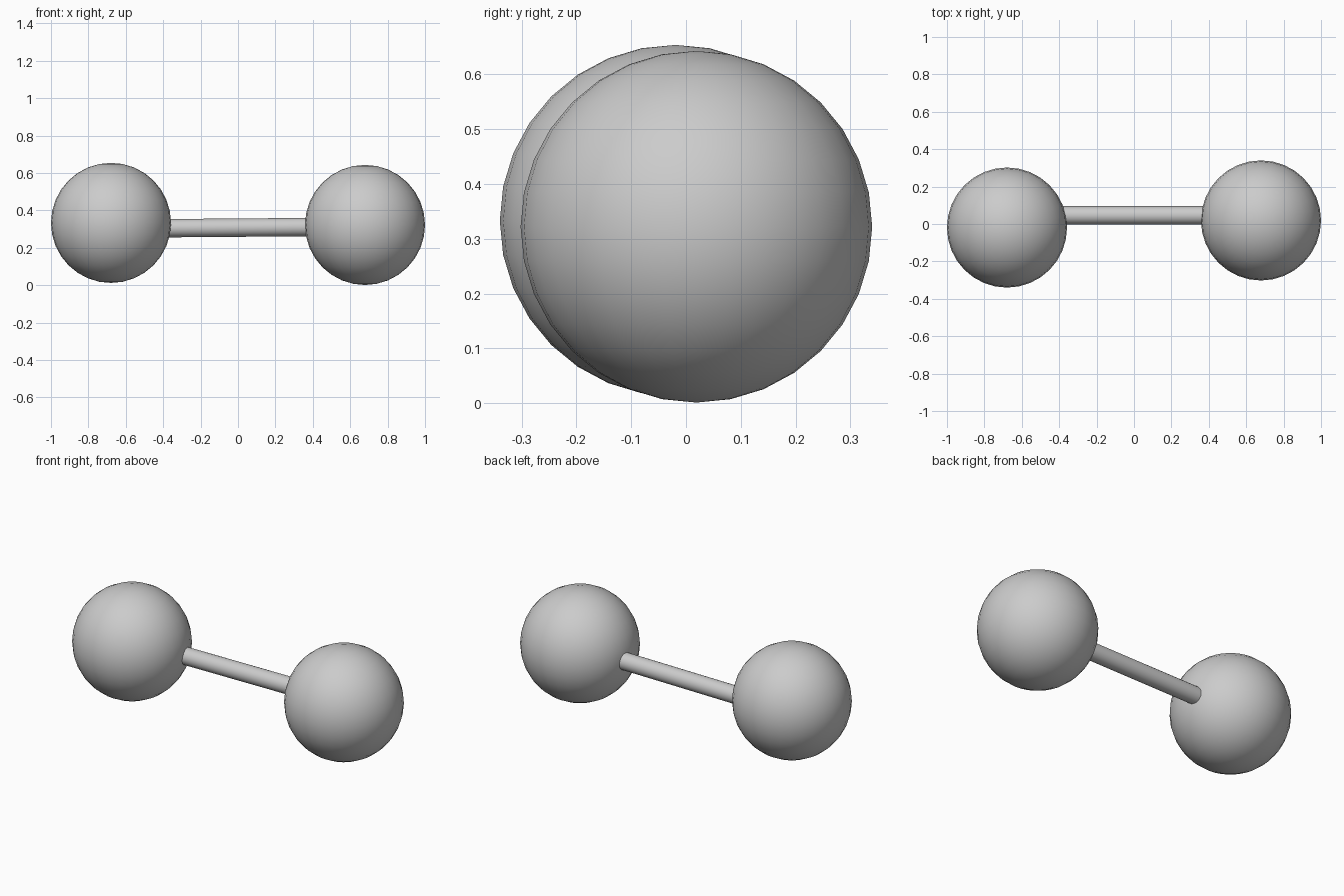
import bpy
from mathutils import Vector

if "Cube" in bpy.data.objects:
    bpy.data.objects.remove(bpy.data.objects["Cube"])


def smooth(obj, name):
    obj.name = name
    bpy.ops.object.shade_smooth_by_angle()


def ball(name, centre):
    bpy.ops.mesh.primitive_uv_sphere_add(segments=32, ring_count=16, radius=0.321, location=centre)
    smooth(bpy.context.object, name)


def rod(name, start, end, radius):
    a, b = Vector(start), Vector(end)
    d = b - a
    bpy.ops.mesh.primitive_cylinder_add(vertices=32, radius=radius, depth=d.length, location=(a + b) / 2,
                                        rotation=d.to_track_quat('Z', 'Y').to_euler())
    smooth(bpy.context.object, name)


# Two end weights, slightly out of line with each other
ball("left_ball", (-0.679, -0.019, 0.333))
ball("right_ball", (0.679, 0.019, 0.322))

# Slightly tilted handle, running into both balls
rod("handle_bar", (-0.45, 0.046, 0.304), (0.45, 0.046, 0.311), 0.049)
